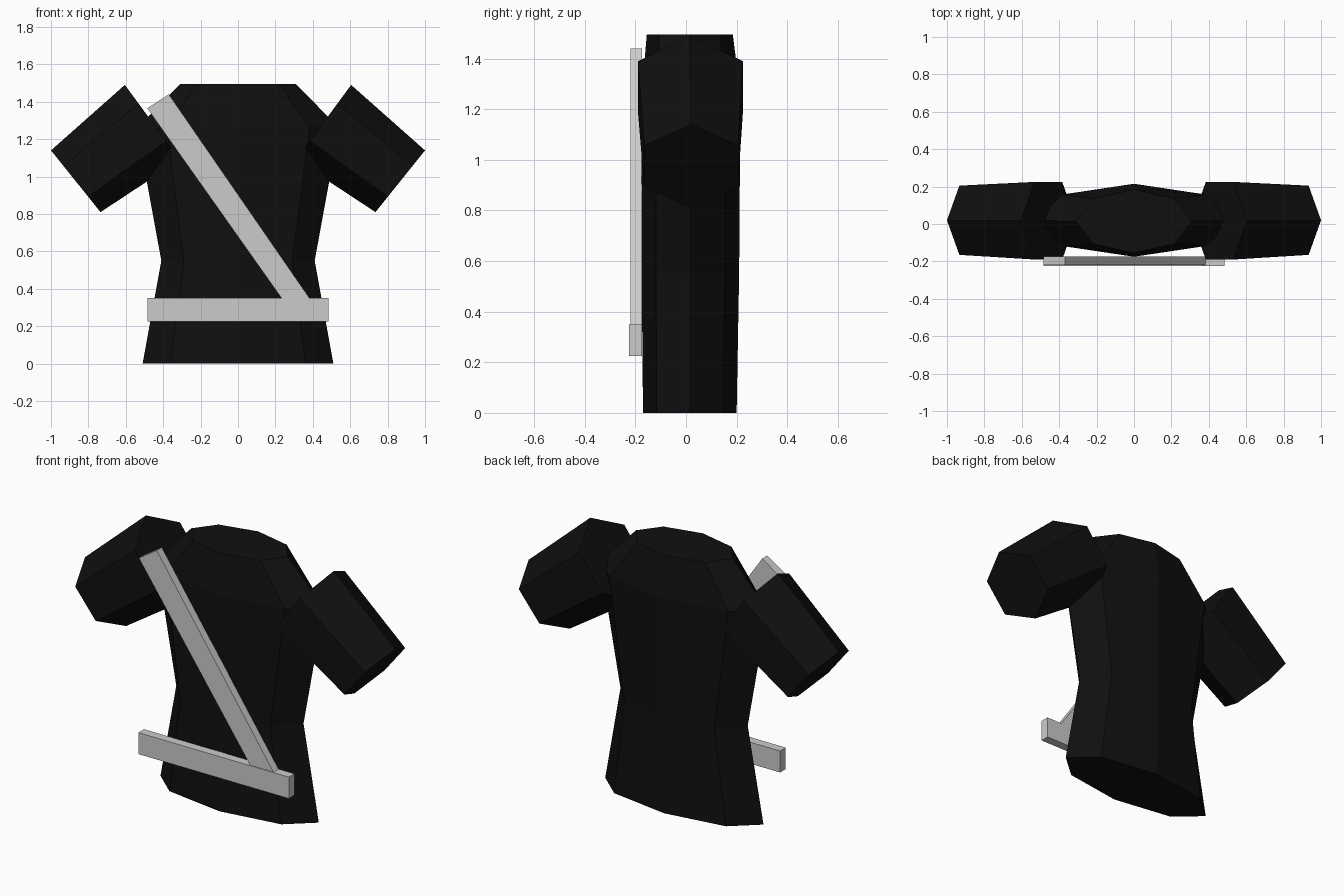
import bpy, bmesh, math
from mathutils import Vector

if "Cube" in bpy.data.objects:
    bpy.data.objects.remove(bpy.data.objects["Cube"])

black = bpy.data.materials.new("black_cloth")
black.diffuse_color = (0.005, 0.005, 0.005, 1)
black.use_nodes = True
black.node_tree.nodes["Principled BSDF"].inputs["Base Color"].default_value = black.diffuse_color


def loft(name, rings, mat=None):
    """Closed, flat-shaded body skinned through rings of points."""
    bm = bmesh.new()
    loops = [[bm.verts.new(p) for p in ring] for ring in rings]
    n = len(loops[0])
    for a, b in zip(loops, loops[1:]):
        for i in range(n):
            j = (i + 1) % n
            bm.faces.new((a[i], a[j], b[j], b[i]))
    bm.faces.new(loops[0])
    bm.faces.new(loops[-1])
    bmesh.ops.recalc_face_normals(bm, faces=bm.faces)
    mesh = bpy.data.meshes.new(name)
    bm.to_mesh(mesh)
    bm.free()
    obj = bpy.data.objects.new(name, mesh)
    bpy.context.collection.objects.link(obj)
    if mat:
        mesh.materials.append(mat)
    return obj


def oval(centre, u, v, sides):
    return [Vector(centre) + u * math.cos(t) + v * math.sin(t)
            for t in (2 * math.pi * i / sides for i in range(sides))]


# Shirt body: eight-sided ovals (height, half width, front y, back y)
levels = [(0, 0.51, -0.17, 0.20), (0.55, 0.41, -0.175, 0.21),
          (1.26, 0.54, -0.175, 0.215), (1.495, 0.31, -0.155, 0.185)]
loft("shirt_body",
     [oval((0, (f + b) / 2, z), Vector((w, 0, 0)), Vector((0, (b - f) / 2, 0)), 8)
      for z, w, f, b in levels], black)


# Sleeves: six-sided tapered tubes between a shoulder end and a cuff end
def sleeve_ring(top, bottom, front, back, side):
    t = Vector((side * top[0], 0, top[1]))
    b = Vector((side * bottom[0], 0, bottom[1]))
    centre = (t + b) / 2
    centre.y = (front + back) / 2
    depth = (back - front) / 2 / math.sin(math.pi / 3)
    return oval(centre, (t - b) / 2, Vector((0, depth, 0)), 6)


for side, label in ((-1, "left"), (1, "right")):
    loft(label + "_sleeve",
         [sleeve_ring((0.605, 1.49), (0.31, 1.09), -0.19, 0.225, side),
          sleeve_ring((1.0, 1.14), (0.735, 0.81), -0.165, 0.205, side)], black)


# Belt and shoulder strap: flat bars across the front
def bar(name, outline, front, back):
    loft(name, [[(x, y, z) for x, z in outline] for y in (front, back)])


bar("belt", [(-0.485, 0.225), (0.485, 0.225), (0.485, 0.35), (-0.485, 0.35)],
    -0.225, -0.173)
bar("shoulder_strap", [(-0.485, 1.365), (0.30, 0.255), (0.41, 0.31), (-0.37, 1.44)],
    -0.22, -0.173)
